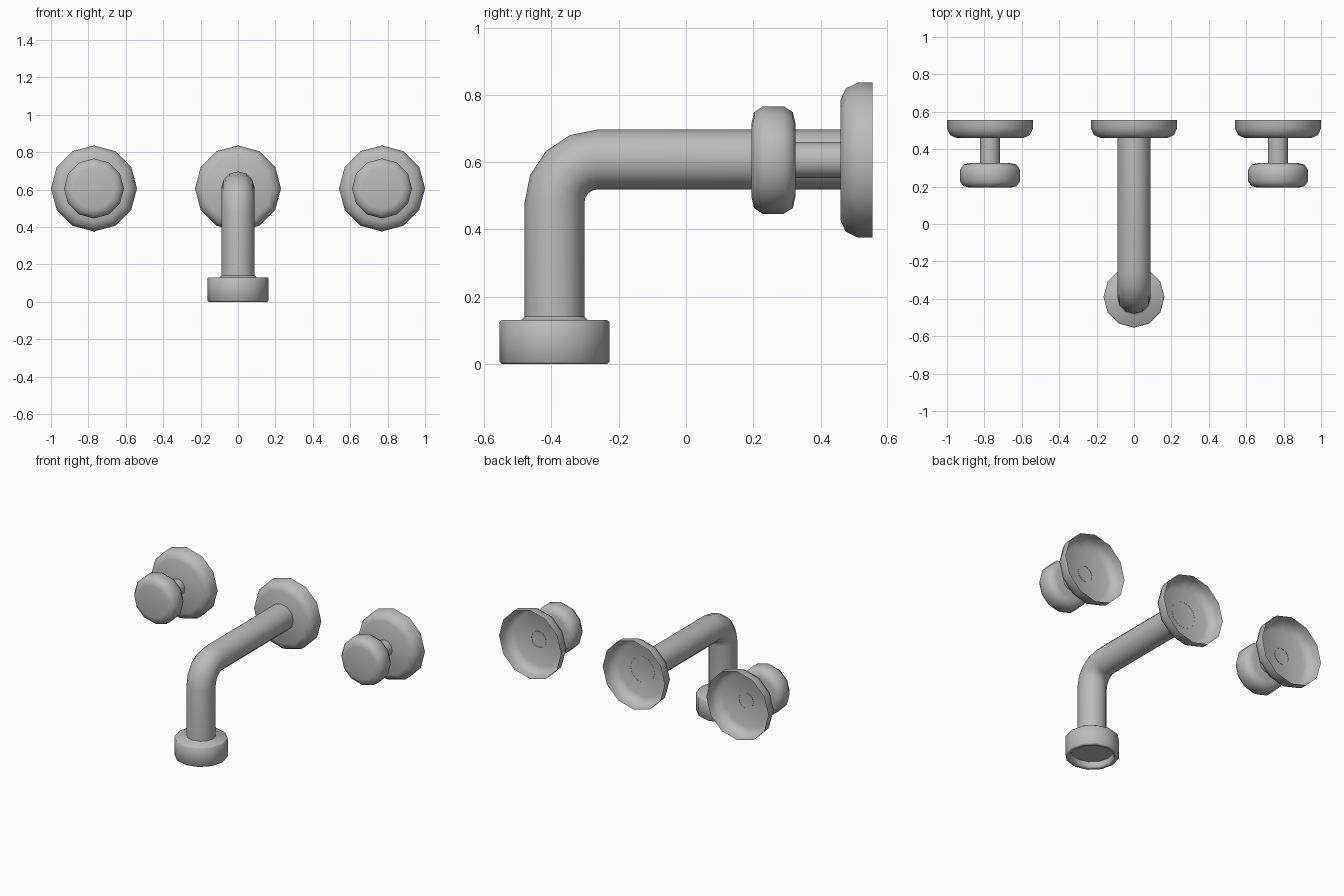
import bpy, bmesh
from math import pi, sin, cos, radians
from mathutils import Vector, Matrix

if "Cube" in bpy.data.objects:
    bpy.data.objects.remove(bpy.data.objects["Cube"], do_unlink=True)

SIDES = 12
WALL_Y = 0.555
AXIS_Z = 0.606

grey = bpy.data.materials.new("grey metal")
grey.use_nodes = True
colour = (0.5, 0.5, 0.5, 1)
grey.diffuse_color = colour
grey.node_tree.nodes["Principled BSDF"].inputs["Base Color"].default_value = colour


def finish(name, bm, matrix=Matrix()):
    """Turn a bmesh into a smooth shaded object."""
    bmesh.ops.recalc_face_normals(bm, faces=bm.faces)
    mesh = bpy.data.meshes.new(name)
    bm.to_mesh(mesh)
    bm.free()
    mesh.materials.append(grey)
    obj = bpy.data.objects.new(name, mesh)
    obj.matrix_world = matrix
    bpy.context.collection.objects.link(obj)
    bpy.ops.object.select_all(action='DESELECT')
    obj.select_set(True)
    bpy.context.view_layer.objects.active = obj
    bpy.ops.object.shade_smooth_by_angle(angle=radians(60))
    return obj


def bridge(bm, rings):
    for a, b in zip(rings, rings[1:]):
        for i in range(SIDES):
            j = (i + 1) % SIDES
            bm.faces.new((a[i], a[j], b[j], b[i]))


def lathe(name, profile, matrix, cap_start=False, cap_end=False):
    """Revolve (radius, height) points about the local z axis."""
    bm = bmesh.new()
    rings = [[bm.verts.new((r * cos(2 * pi * i / SIDES), r * sin(2 * pi * i / SIDES), h))
              for i in range(SIDES)] for r, h in profile]
    bridge(bm, rings)
    if cap_start:
        bm.faces.new(rings[0])
    if cap_end:
        bm.faces.new(rings[-1])
    return finish(name, bm, matrix)


def on_wall(x):
    """Local z points out of the wall, towards the front."""
    return Matrix.Translation((x, WALL_Y, AXIS_Z)) @ Matrix.Rotation(pi / 2, 4, 'X')


# Wall flanges: shallow cups, open at the back
flange = [(0.23, 0), (0.23, 0.045), (0.213, 0.08), (0.18, 0.095)]
for name, x in (("right", -0.77), ("spout", 0), ("left", 0.77)):
    lathe(name + "_flange", flange, on_wall(x), cap_end=True)

# Handles: a thin stem and a rounded knob on each side
knob = [(0.11, 0.23), (0.142, 0.237), (0.16, 0.265),
        (0.16, 0.327), (0.142, 0.353), (0.11, 0.36)]
for name, x in (("right", -0.77), ("left", 0.77)):
    lathe(name + "_stem", [(0.054, 0.093), (0.054, 0.232)], on_wall(x))
    lathe(name + "_knob", knob, on_wall(x), True, True)

# Spout: a bent pipe from the wall down to the nozzle
PIPE_R, BEND_R, BEND_STEPS = 0.089, 0.129, 4
NOZZLE_Y = -0.391
centre = Vector((0, NOZZLE_Y + BEND_R, AXIS_Z + 0.002 - BEND_R))
stations = [(Vector((0, WALL_Y - 0.094, centre.z + BEND_R)), pi / 2)]
for k in range(BEND_STEPS + 1):
    a = pi / 2 * (1 - k / BEND_STEPS)
    stations.append((centre + BEND_R * Vector((0, -cos(a), sin(a))), a))
stations.append((Vector((0, NOZZLE_Y, 0.12)), 0))

bm = bmesh.new()
rings = []
for point, a in stations:
    out = Vector((0, -cos(a), sin(a)))
    side = Vector((1, 0, 0))
    rings.append([bm.verts.new(point + PIPE_R * (cos(2 * pi * i / SIDES) * out
                                                + sin(2 * pi * i / SIDES) * side))
                  for i in range(SIDES)])
bridge(bm, rings)
finish("spout_pipe", bm)

# Nozzle: a drum with a small collar on top and a recess underneath
nozzle = [(0.088, 0.142), (0.098, 0.131), (0.157, 0.131), (0.163, 0.125),
          (0.163, 0.006), (0.157, 0), (0.138, 0), (0.132, 0.006), (0.13, 0.04)]
lathe("nozzle", nozzle, Matrix.Translation((0, NOZZLE_Y, 0)), cap_end=True)
